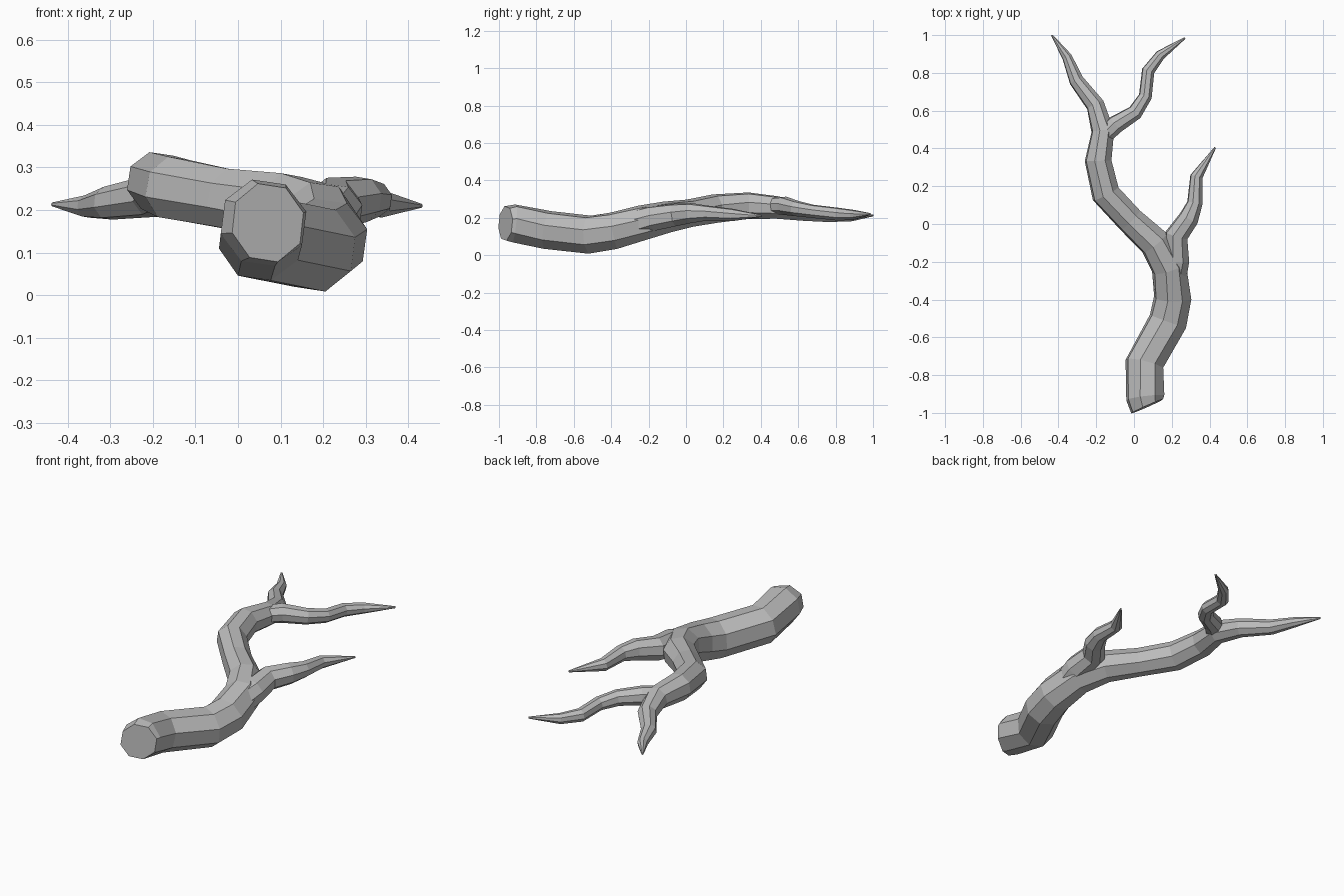
import bpy, bmesh, math
from mathutils import Vector

if "Cube" in bpy.data.objects:
    bpy.data.objects.remove(bpy.data.objects["Cube"], do_unlink=True)

SIDES = 8
bark = bpy.data.materials.new("grey_bark")
bark.use_nodes = True
bark.diffuse_color = (0.5, 0.5, 0.5, 1)
bark.node_tree.nodes["Principled BSDF"].inputs["Base Color"].default_value = (0.5, 0.5, 0.5, 1)


def limb(name, stations, start_dir=None, twist=0.25):
    """Faceted tapering tube through (x, y, z, radius) stations."""
    pts = [Vector(s[:3]) for s in stations]
    bm = bmesh.new()
    rings = []
    for i, (p, s) in enumerate(zip(pts, stations)):
        before = (p - pts[max(i - 1, 0)]).normalized()
        after = (pts[min(i + 1, len(pts) - 1)] - p).normalized()
        along = (before + after).normalized()
        if i == 0 and start_dir:
            along = Vector(start_dir).normalized()
        side = along.cross(Vector((0, 0, 1))).normalized()
        up = side.cross(along)
        ring = []
        for k in range(SIDES):
            a = twist + math.tau * k / SIDES
            ring.append(bm.verts.new(p + s[3] * (math.cos(a) * side + math.sin(a) * up)))
        rings.append(ring)
    for a, b in zip(rings, rings[1:]):
        for k in range(SIDES):
            n = (k + 1) % SIDES
            bm.faces.new((a[k], a[n], b[n], b[k]))
    bm.faces.new(rings[0][::-1])
    bm.faces.new(rings[-1])
    bmesh.ops.recalc_face_normals(bm, faces=bm.faces)
    mesh = bpy.data.meshes.new(name)
    bm.to_mesh(mesh)
    bm.free()
    mesh.materials.append(bark)
    obj = bpy.data.objects.new(name, mesh)
    bpy.context.collection.objects.link(obj)
    return obj


# Main branch: sawn end, S-bend, then the left tip
branch = limb("main_branch", [
    (0.07, -0.965, 0.17, 0.095), (0.06, -0.92, 0.17, 0.105),
    (0.055, -0.74, 0.135, 0.105), (0.18, -0.515, 0.11, 0.105),
    (0.205, -0.39, 0.13, 0.102), (0.185, -0.23, 0.175, 0.095),
    (0.11, -0.10, 0.205, 0.085), (-0.02, 0.02, 0.225, 0.075),
    (-0.15, 0.16, 0.25, 0.078), (-0.19, 0.335, 0.265, 0.073),
    (-0.165, 0.49, 0.255, 0.062), (-0.205, 0.63, 0.232, 0.05),
    (-0.305, 0.76, 0.216, 0.04), (-0.355, 0.885, 0.208, 0.027),
    (-0.435, 1.0, 0.213, 0.005)], start_dir=(-0.4, 0.9, -0.05))

# Side twig at the lower fork
lower_twig = limb("lower_twig", [
    (0.2, -0.31, 0.16, 0.075), (0.225, -0.19, 0.195, 0.07),
    (0.225, -0.06, 0.215, 0.063), (0.29, 0.03, 0.225, 0.055),
    (0.322, 0.11, 0.225, 0.042), (0.33, 0.25, 0.215, 0.034),
    (0.43, 0.405, 0.21, 0.005)])

# Side twig at the upper fork
upper_twig = limb("upper_twig", [
    (-0.175, 0.45, 0.262, 0.045), (-0.1, 0.525, 0.265, 0.05),
    (0.005, 0.59, 0.25, 0.042), (0.06, 0.675, 0.235, 0.036),
    (0.075, 0.81, 0.22, 0.035), (0.14, 0.895, 0.215, 0.028),
    (0.27, 0.985, 0.22, 0.005)])

# Merge the twigs into the branch
bpy.context.view_layer.objects.active = branch
for twig in (lower_twig, upper_twig):
    mod = branch.modifiers.new("union", 'BOOLEAN')
    mod.operation = 'UNION'
    mod.solver = 'EXACT'
    mod.object = twig
    bpy.ops.object.modifier_apply(modifier=mod.name)
    bpy.data.objects.remove(twig, do_unlink=True)
